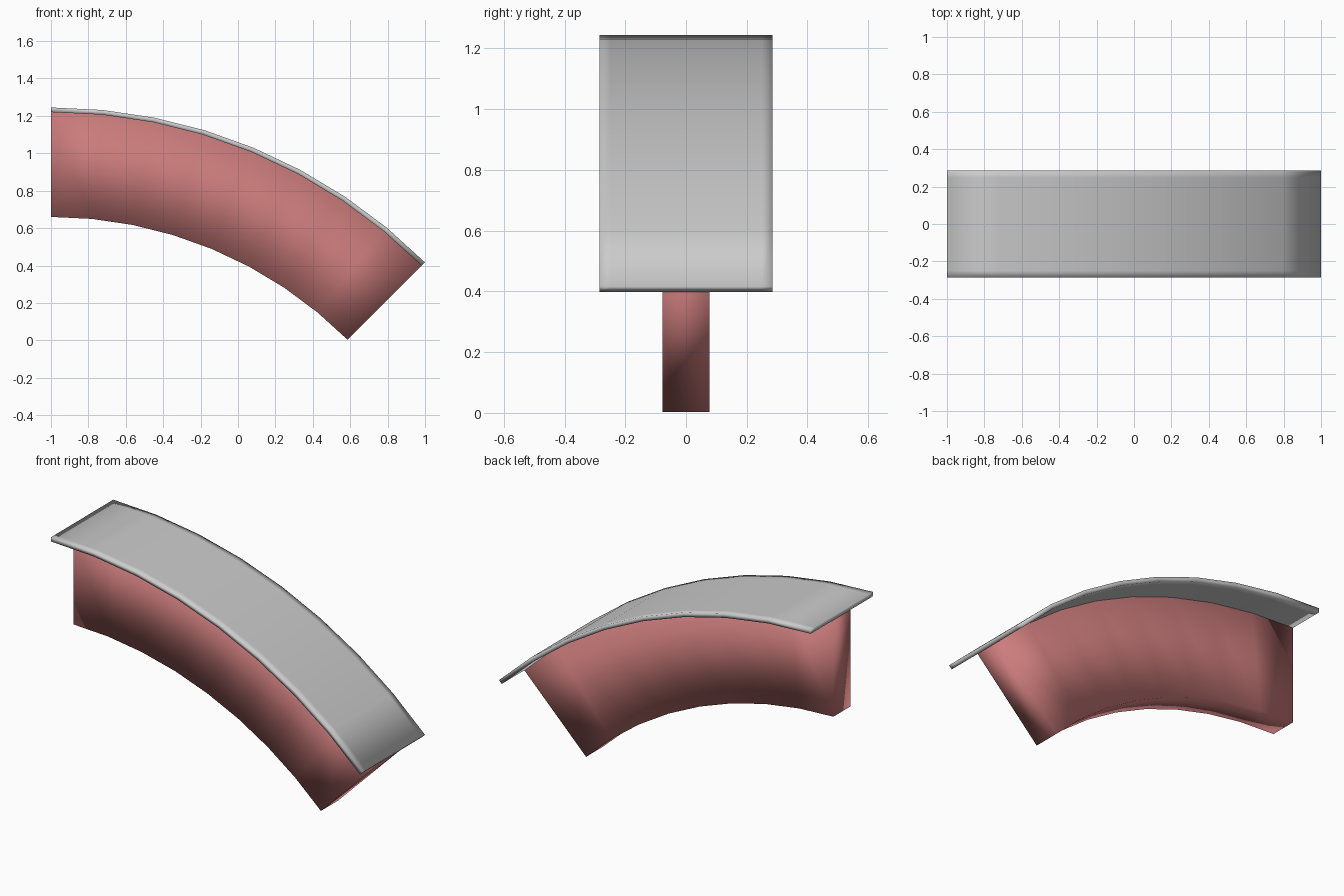
import bpy, bmesh, math

if "Cube" in bpy.data.objects:
    bpy.data.objects.remove(bpy.data.objects["Cube"])

R = 2 * math.sqrt(2)          # outer radius: a 45 degree arc spanning 2 units in x
CX, CZ = -1.0, 1.245 - R      # arc centre
STEPS = 8


def sweep(name, section, color=None):
    """Sweep a closed (y, radius) section along the 45 degree arc."""
    bm = bmesh.new()
    rings = []
    for i in range(STEPS + 1):
        a = math.radians(45) * i / STEPS
        rings.append([bm.verts.new((CX + r * math.sin(a), y, CZ + r * math.cos(a)))
                      for y, r in section])
    n = len(section)
    for p, q in zip(rings, rings[1:]):
        for j in range(n):
            k = (j + 1) % n
            bm.faces.new((p[j], p[k], q[k], q[j]))
    # End caps as strips of quads between the lower and upper halves
    for ring in (rings[0], rings[-1]):
        for j in range(n // 2 - 1):
            bm.faces.new((ring[j], ring[j + 1], ring[n - 2 - j], ring[n - 1 - j]))
    bmesh.ops.recalc_face_normals(bm, faces=bm.faces)
    for f in bm.faces:
        f.smooth = True
    mesh = bpy.data.meshes.new(name)
    bm.to_mesh(mesh)
    bm.free()
    obj = bpy.data.objects.new(name, mesh)
    bpy.context.collection.objects.link(obj)
    if color:
        mat = bpy.data.materials.new(name + "_paint")
        mat.diffuse_color = color
        mat.use_nodes = True
        mat.node_tree.nodes["Principled BSDF"].inputs["Base Color"].default_value = mat.diffuse_color
        mesh.materials.append(mat)
    return obj


def section(ys, r_low, r_high):
    return [(y, r_low) for y in ys] + [(y, r_high) for y in reversed(ys)]


PLATE = 0.025
# Thin curved top plate with support loops near its long edges
sweep("top_plate", section([-0.285, -0.25, 0.25, 0.285], R - PLATE, R))
# Deep narrow curved web under the plate
sweep("web", section([-0.078, 0.078], R - 0.585, R - PLATE), (0.6, 0.2, 0.2, 1))
